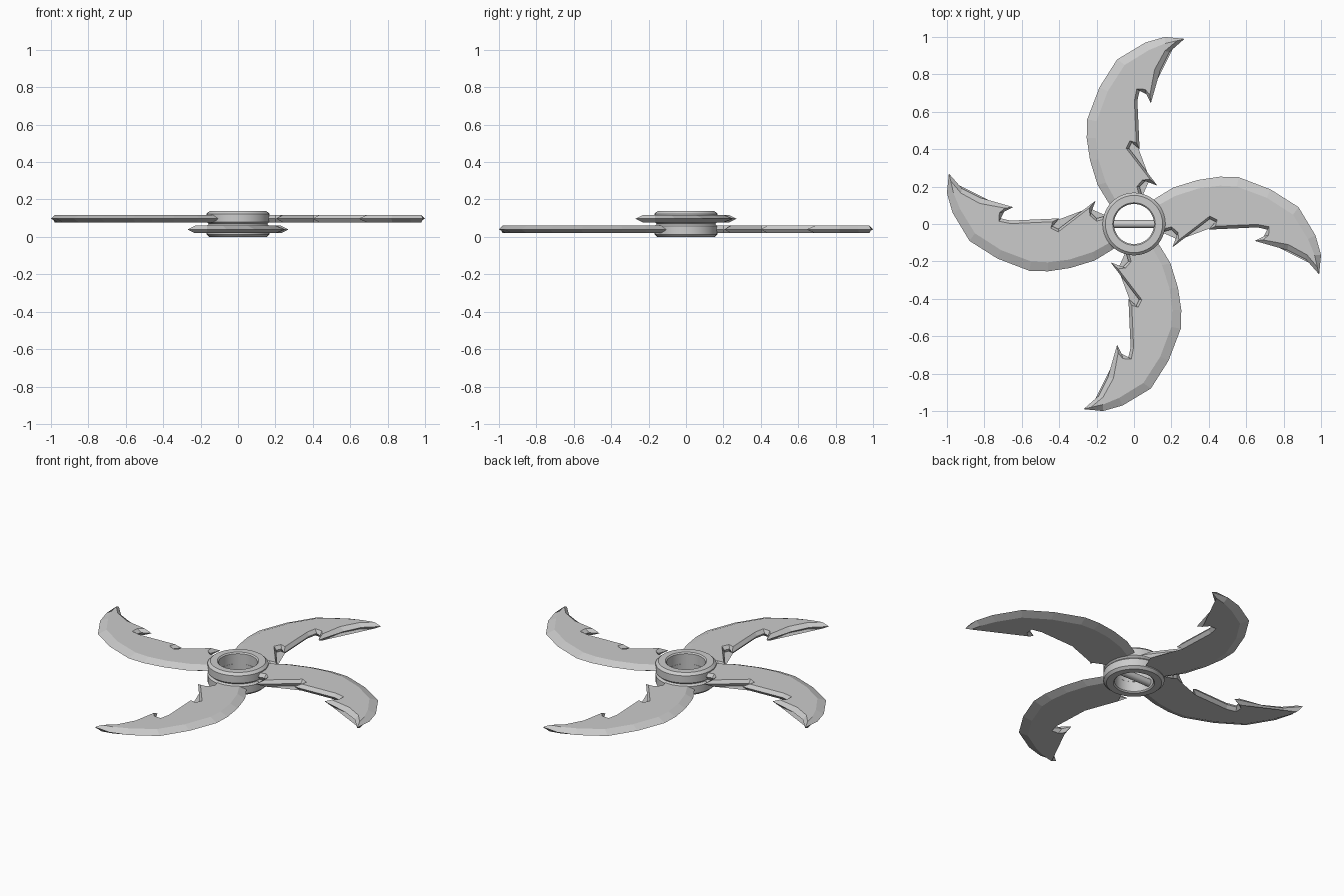
import bpy, bmesh
from math import cos, sin, pi

if "Cube" in bpy.data.objects:
    bpy.data.objects.remove(bpy.data.objects["Cube"])

# Blade section: sharp edge x, y then flat-face corner x, y (blade pointing +x)
BLADE = [
    (0.08, 0.11, 0.09, 0.09), (0.12, 0.14, 0.13, 0.10), (0.21, 0.195, 0.22, 0.15),
    (0.34, 0.235, 0.345, 0.19), (0.46, 0.253, 0.46, 0.205), (0.56, 0.25, 0.55, 0.20),
    (0.73, 0.185, 0.71, 0.14), (0.88, 0.09, 0.85, 0.05), (0.97, -0.06, 0.93, -0.08),
    (1.0, -0.165, 0.965, -0.165), (0.99, -0.27, 0.98, -0.23),
    (0.92, -0.19, 0.925, -0.165), (0.82, -0.14, 0.825, -0.11), (0.645, -0.09, 0.69, -0.085),
    (0.695, -0.065, 0.72, -0.06), (0.712, -0.03, 0.722, -0.015), (0.66, -0.018, 0.66, -0.002),
    (0.40, -0.03, 0.435, -0.012), (0.435, 0.012, 0.445, 0.022), (0.405, 0.027, 0.405, 0.042),
    (0.205, -0.125, 0.24, -0.085), (0.23, -0.06, 0.235, -0.045), (0.20, -0.03, 0.20, -0.015),
    (0.125, -0.05, 0.128, -0.035), (0.135, 0.04, 0.14, 0.04),
]
HALF = 0.02


def finish(name, bm, z, smooth=False):
    bmesh.ops.recalc_face_normals(bm, faces=bm.faces)
    me = bpy.data.meshes.new(name)
    bm.to_mesh(me)
    bm.free()
    ob = bpy.data.objects.new(name, me)
    ob.location.z = z
    bpy.context.collection.objects.link(ob)
    if smooth:
        bpy.ops.object.select_all(action='DESELECT')
        ob.select_set(True)
        bpy.context.view_layer.objects.active = ob
        bpy.ops.object.shade_smooth_by_angle(angle=0.5)
    return ob


def blade(name, angle, z):
    bm = bmesh.new()
    c, s = round(cos(angle)), round(sin(angle))

    def loop(k, h):
        return [bm.verts.new((p[k] * c - p[k + 1] * s, p[k] * s + p[k + 1] * c, h)) for p in BLADE]
    low, mid, top = loop(2, -HALF), loop(0, 0), loop(2, HALF)
    n = len(BLADE)
    for a, b in ((low, mid), (mid, top)):
        for i in range(n):
            j = (i + 1) % n
            bm.faces.new((a[i], a[j], b[j], b[i]))
    caps = [bm.faces.new(top), bm.faces.new(low[::-1])]
    bmesh.ops.triangulate(bm, faces=caps)
    finish(name, bm, z)


def ring(name, z, flip):
    # Chamfered hub ring, its taller face turned outward
    prof = [(0.107, -0.0285), (0.107, 0.033), (0.114, 0.04), (0.153, 0.04),
            (0.168, 0.026), (0.168, -0.018), (0.157, -0.0285)]
    bm = bmesh.new()
    seg = 40
    rows = [[bm.verts.new((r * cos(2 * pi * i / seg), r * sin(2 * pi * i / seg), h * flip))
             for r, h in prof] for i in range(seg)]
    for i in range(seg):
        a, b = rows[i], rows[(i + 1) % seg]
        for k in range(len(prof)):
            m = (k + 1) % len(prof)
            bm.faces.new((a[k], b[k], b[m], a[m]))
    finish(name, bm, z, True)


# Two stacked blade pairs at right angles
for label, z, flip, start in (("lower", 0.04, -1, pi / 2), ("upper", 0.0975, 1, 0)):
    ring(label + "_hub_ring", z, flip)
    for i in range(2):
        blade(f"{label}_blade_{i + 1}", start + i * pi, z)

# Pin across the hub hole
bpy.ops.mesh.primitive_cylinder_add(vertices=16, radius=0.022, depth=0.25,
                                    location=(0, 0, 0.04), rotation=(0, pi / 2, 0))
pin = bpy.context.object
pin.name = "hub_pin"
bpy.ops.object.shade_smooth_by_angle(angle=0.6)
